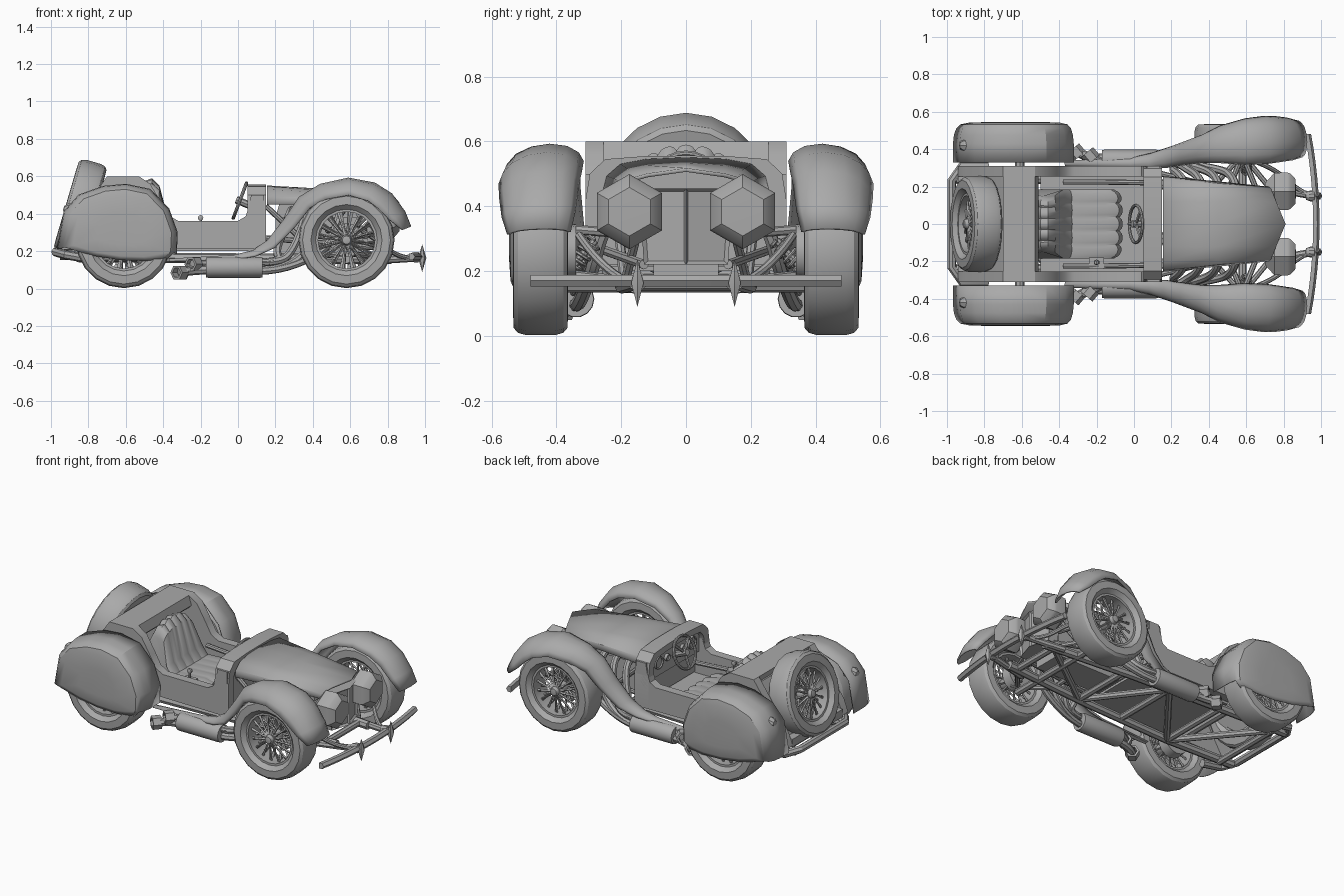
import bpy, bmesh, math
from mathutils import Matrix, Vector

if "Cube" in bpy.data.objects:
    bpy.data.objects.remove(bpy.data.objects["Cube"])

grey = bpy.data.materials.new("plain grey")
grey.diffuse_color = (0.4, 0.4, 0.4, 1)
grey.use_nodes = True
grey.node_tree.nodes["Principled BSDF"].inputs["Base Color"].default_value = grey.diffuse_color
I, T, R, PI = Matrix.Identity(4), Matrix.Translation, Matrix.Rotation, math.pi
SIDES = ((-1, "right"), (1, "left"))

def add(name, me, M=I, solid=0):
    o = bpy.data.objects.new(name, me)
    bpy.context.collection.objects.link(o)
    o.matrix_world = M
    if solid:
        m = o.modifiers.new("thickness", 'SOLIDIFY')
        m.thickness, m.offset = solid, 0
    return o

def edit(me, fn):
    bm = bmesh.new()
    bm.from_mesh(me)
    fn(bm)
    bm.to_mesh(me)
    bm.free()

def clean(bm):
    bmesh.ops.remove_doubles(bm, verts=bm.verts, dist=1e-5)
    bmesh.ops.recalc_face_normals(bm, faces=bm.faces)

def loft(name, secs, closed=True, wrap=False, M=I, solid=0):
    n, k, faces = len(secs[0]), len(secs), []
    for i in range(k if wrap else k - 1):
        for j in range(n if closed else n - 1):
            a, b, d = i * n, (i + 1) % k * n, (j + 1) % n
            faces.append((a + j, b + j, b + d, a + d))
    if closed and not wrap:
        faces += [tuple(range(n)), tuple(range((k - 1) * n, k * n))]
    me = bpy.data.meshes.new(name)
    me.from_pydata([p for s in secs for p in s], [], faces)
    edit(me, clean)
    return add(name, me, M, solid)

def prism(name, xz, y0, y1):
    return loft(name, [[(x, y, z) for x, z in xz] for y in (y0, y1)])

def box(name, x0, x1, y0, y1, z0, z1):
    return prism(name, [(x0, z0), (x1, z0), (x1, z1), (x0, z1)], y0, y1)

def revolve(name, prof, n, M=I, closed=False, phase=0):
    angles = [phase + 2 * PI * i / n for i in range(n)]
    return loft(name, [[(r * math.cos(a), y, r * math.sin(a)) for r, y in prof] for a in angles], closed, True, M)

def tubes(name, paths, r, res=2, M=I, smooth=True):
    cu = bpy.data.curves.new(name, 'CURVE')
    cu.dimensions = '3D'
    cu.bevel_depth, cu.bevel_resolution, cu.use_fill_caps = r, res, True
    for p in paths:
        bend = smooth and len(p) > 2
        s = cu.splines.new('NURBS' if bend else 'POLY')
        s.points.add(len(p) - 1)
        for q, v in zip(s.points, p):
            q.co = (*v, 1)
        if bend:
            s.order_u, s.use_endpoint_u, s.resolution_u = 3, True, 4
    o = add(name, cu)
    me = bpy.data.meshes.new_from_object(o.evaluated_get(bpy.context.evaluated_depsgraph_get()))
    bpy.data.objects.remove(o)
    return add(name, me, M)

# Wire wheels, axle along local y
def wheel(name, M):
    half = [(.165, .06), (.19, .085), (.235, .083), (.25, .07), (.257, .045)]
    revolve(name + "_tyre", half + [(r, -y) for r, y in half[::-1]], 20, M, True)
    revolve(name + "_rim", [(.152, -.06), (.168, -.06), (.168, .06), (.152, .06)], 20, M, True)
    revolve(name + "_hub", [(0, -.06), (.03, -.06), (.036, .03), (.028, .055), (.022, .075), (0, .08)], 12, M)
    sp = []
    for i in range(64):
        y, a = (.05, -.04)[i % 2], PI * i / 32
        b = a + (.12 if i % 4 < 2 else -.12)
        sp.append([(.028 * math.cos(a), y, .028 * math.sin(a)), (.156 * math.cos(b), y * .4, .156 * math.sin(b))])
    tubes(name + "_spokes", sp, .006, 0, M)

for s, side in SIDES:
    for x, end in ((.58, "front"), (-.61, "rear")):
        M = T((x, s * .449, .259)) @ (I if s > 0 else R(PI, 4, 'Z'))
        wheel(f"{end}_{side}_wheel", M)
        revolve(f"{end}_{side}_brake_drum", [(0, -.11), (.085, -.11), (.09, -.05), (0, -.05)], 16, M)
wheel("spare_wheel", T((-.843, 0, .43)) @ R(.285, 4, 'Y') @ R(PI / 2, 4, 'Z') @ Matrix.Diagonal((1, .93, 1, 1)))
tubes("spare_mount", [[(-.85, 0, .43), (-.72, 0, .395)]], .03)

# Front wings: x, crown z, inner y, outer y, skirt depth
WING = [(-.37, .155, .315, .335, .01), (-.02, .175, .305, .35, .02), (.08, .20, .30, .375, .03),
        (.16, .255, .305, .41, .05), (.25, .37, .32, .45, .065), (.33, .487, .33, .48, .075),
        (.44, .555, .33, .525, .08), (.59, .588, .32, .56, .085), (.73, .562, .325, .574, .095),
        (.82, .505, .335, .573, .1), (.89, .41, .345, .565, .085), (.922, .33, .36, .548, .045)]
ACROSS = [(0, .6), (.06, .3), (.2, .08), (.42, 0), (.65, .1), (.84, .35), (.95, .7), (1, 1.05)]
REAR = [(-.965, .21), (-.93, .41), (-.85, .50), (-.72, .546), (-.6, .557), (-.47, .53), (-.37, .425), (-.325, .30),
        (-.33, .185), (-.375, .145), (-.47, .13), (-.63, .135), (-.79, .16)]

def open_wing(bm):  # open the inner side and the underside for the wheel
    gone = [f for f in bm.faces if all(abs(v.co.y) < .34 for v in f.verts) or
            (f.normal.z < -.7 and f.calc_center_median().z < .25)]
    bmesh.ops.delete(bm, geom=gone, context='FACES')

for s, side in SIDES:
    secs = []
    for i, (x, z, yi, yo, d) in enumerate(WING):
        a, b = WING[max(i - 1, 0)], WING[min(i + 1, len(WING) - 1)]
        t = Vector((b[0] - a[0], b[1] - a[1])).normalized()
        secs.append([(x + t.y * d * k, s * (yi + (yo - yi) * u), z - t.x * d * k) for u, k in ACROSS])
    loft(side + "_front_wing", secs, closed=False, solid=.01)
    layers = [(.33, 1), (.43, 1), (.475, .985), (.51, .95), (.53, .89), (.539, .76), (.543, .4)]
    o = loft(side + "_rear_wing", [[(-.62 + (x + .62) * k, s * y, .30 + (z - .30) * k) for x, z in REAR]
                                   for y, k in layers], solid=.006)
    edit(o.data, open_wing)
    revolve(side + "_tail_lamp", [(0, -.04), (.035, -.04), (.035, .02), (.02, .04), (0, .045)], 8,
            T((-.89, s * .42, .42)) @ R(PI / 2, 4, 'Z'))

# Tub side walls with the cut-down door line, rear deck, sloped back and floor
WALL = [(-.94, .22), (-.91, .30), (-.70, .60), (-.53, .60), (-.47, .56), (-.41, .46), (-.37, .39), (-.32, .362),
        (0, .362), (.04, .385), (.06, .44), (.07, .50), (.14, .50), (.14, .21)]
for s, side in SIDES:
    prism(side + "_body_side", WALL, s * .255, s * .31)
    tubes(side + "_cockpit_rail", [[(-.38, s * .225, .33), (-.1, s * .225, .31), (.08, s * .22, .30)]], .014)
prism("rear_deck", [(-.70, .60), (-.53, .60), (-.51, .54), (-.53, .52), (-.68, .52)], -.255, .255)
prism("back_panel", [(-.70, .56), (-.68, .56), (-.88, .22), (-.90, .22), (-.89, .26)], -.255, .255)
box("floor", -.5, .14, -.255, .255, .2, .215)
box("back_sill", -.94, -.88, -.255, .255, .21, .26)

# Cowl hoop, firewall and dashboard with gauges
def arch(half):
    return [(-y, z) for y, z in half] + [(y, z) for y, z in half[::-1][1:]]

TOP = [(.26, .42), (.25, .47), (.22, .505), (.12, .515), (0, .52)]
outer = arch([(.31, .22), (.31, .42), (.297, .50), (.25, .545), (.12, .555), (0, .556)])
inner = arch([(.26, .22)] + TOP)
for name, sec, x0, x1 in (("cowl", outer + inner[::-1], .05, .15), ("firewall", inner, .115, .145),
                          ("dashboard", arch([(.26, .36)] + TOP), .085, .115)):
    loft(name, [[(x, y, z) for y, z in sec] for x in (x0, x1)])
for y, r in ((-.17, .04), (.17, .04), (-.08, .022), (.08, .022)):
    revolve("gauge", [(0, 0), (r, 0), (r, .02), (r * .8, .02), (r * .75, .012), (0, .012)], 12,
            T((.087, y, .45)) @ R(PI / 2, 4, 'Z'))

# Fluted seat
SEAT = [(-.52, .22), (-.53, .50), (-.50, .575), (-.46, .59), (-.42, .55), (-.37, .36), (-.33, .305),
        (-.14, .315), (-.08, .30), (-.06, .26), (-.06, .22)]
secs = []
for i in range(31):
    u = 2 * i / 30 - 1
    k = .955 + .045 * abs(math.sin(2.5 * PI * (u + 1))) ** .6 - .08 * abs(u) ** 6
    secs.append([(-.45 + (x + .45) * k, u * (.185 - .04 * max(0, z - .35) / .24),
                  .25 + (z - .25) * k * (1 - .12 * u * u * (z > .4))) for x, z in SEAT])
loft("seat", secs)

# Steering wheel, column and lever
M = T((.01, 0, .47)) @ R(.36, 4, 'Y')
ring = [(0, .1 * math.cos(i * PI / 12), .1 * math.sin(i * PI / 12)) for i in range(25)]
tubes("steering_rim", [ring], .009, 2, M, False)
tubes("steering_spokes", [[(0, 0, 0), ring[i]] for i in (3, 9, 18)], .009, 1, M)
tubes("steering_column", [[(-.01, 0, .475), (.12, 0, .42)]], .02)
box("lever_box", -.24, -.16, -.24, -.18, .2, .33)
tubes("gear_lever", [[(-.2, -.205, .31), (-.2, -.205, .37)]], .007)
revolve("gear_knob", [(0, -.015), (.015, -.008), (.015, .008), (0, .015)], 8, T((-.2, -.205, .378)))

# Bonnet shell with pointed front edge
secs = []
for x, pts in ((.155, [(.25, .45), (.24, .49), (.20, .525), (.12, .54), (0, .545)]),
               (.45, [(.222, .45), (.212, .48), (.175, .508), (.12, .52), (0, .528)]),
               (.73, [(.193, .44), (.184, .465), (.155, .485), (.12, .495), (0, .512)])):
    secs.append([(x + (.08 * (1 - abs(y) / .19) if x > .7 else 0), y, z) for y, z in arch(pts)])
loft("bonnet", secs, closed=False, solid=.012)
# V-shaped radiator with two inset grilles
plan = [(.80, 0), (.76, 1), (.69, 1), (.69, -1), (.76, -1)]
o = loft("radiator", [[(x, y * w, z) for x, y in plan] for z, w in ((.22, .13), (.455, .145))])
edit(o.data, lambda bm: bmesh.ops.inset_individual(
    bm, faces=[f for f in bm.faces if f.normal.x > .5], thickness=.014, depth=-.012))

box("engine_block", .2, .66, -.1, .1, .17, .40)
for s, side in SIDES:
    prism(side + "_valve_cover", [(.2, .38), (.64, .38), (.62, .45), (.22, .45)], s * .03, s * .13)
    # Headlamp, six-sided
    revolve(side + "_headlamp", [(0, -.10), (.05, -.10), (.113, -.05), (.116, .02), (.11, .035), (.075, .064), (0, .066)],
            6, T((.80, s * .175, .383)) @ R(-PI / 2, 4, 'Z'), phase=PI / 6)
    # Exhaust headers, silencer and tail pipes
    tubes(side + "_exhaust_headers", [
        [(x, s * .1, .42), (x - .01, s * .2, .42), (x - .04, s * .26, .32), (x - .09, s * .29, .20),
         (.23, s * .33, z), (.11, s * .34, z)] for x, z in ((.29, .14), (.38, .14), (.47, .095), (.56, .095))], .022)
    revolve(side + "_silencer", [(0, -.15), (.055, -.15), (.057, -.14), (.057, .14), (.055, .15), (0, .15)], 14,
            T((-.02, s * .34, .113)) @ R(-PI / 2, 4, 'Z'))
    tubes(side + "_tail_pipes", [[(-.15, s * .32, .13), (-.2, s * .33, .13), (-.24, s * .37, .13)],
                                 [(-.15, s * .35, .10), (-.25, s * .35, .10), (-.31, s * .39, .085)]], .025)
    for x, y, z in ((-.235, .365, .13), (-.31, .385, .085)):
        revolve(side + "_pipe_tip", [(.028, -.03), (.042, -.03), (.042, .025), (.028, .025)], 6,
                T((x, s * y, z)) @ R(s * .7, 4, 'Z'), True)
    # Suspension arms, struts, coil spring and damper
    tubes(side + "_suspension_arms", [[(x, s * y, z), (.58, s * .37, z2)] for x, y, z, z2 in (
        (.48, .12, .31, .33), (.68, .12, .31, .33), (.42, .2, .17, .19), (.72, .2, .17, .19))], .015)
    tubes(side + "_engine_struts", [[(.14, s * .27, .27), (.72, s * .13, .22)], [(.15, s * .22, .44), (.45, s * .19, .16)],
                                    [(.45, s * .19, .16), (.7, s * .13, .40)]], .015)
    a, b, u = Vector((.6, s * .375, .185)), Vector((.6, s * .28, .295)), Vector((1, 0, 0))
    v = (b - a).normalized().cross(u)
    coil = [a + (b - a) * i / 70 + .026 * (u * math.cos(i * .628) + v * math.sin(i * .628)) for i in range(71)]
    tubes(side + "_coil_spring", [coil], .006, 1, I, False)
    tubes(side + "_damper", [[a, b]], .012)
    # Bumper brackets and spiked overriders
    tubes(side + "_bumper_bracket", [[(.7, s * .2, .15), (.84, s * .17, .155), (.97, s * .15, .165)]], .02)
    tubes(side + "_wing_stay", [[(.66, s * .33, .31), (.76, s * .29, .25), (.85, s * .2, .17), (.93, s * .155, .16)]], .013)
    revolve(side + "_bracket_dome", [(0, -.05), (.02, -.045), (.03, -.02), (.03, 0), (0, .01)], 10,
            T((.965, s * .15, .168)) @ R(-PI / 2, 4, 'Z'))
    revolve(side + "_overrider", [(0, -.074), (.022, 0), (0, .074)], 6, T((.985, s * .15, .163)) @ R(PI / 2, 4, 'X'))

# Curved front bumper and bent rear bumper
secs = []
for i in range(13):
    y = -.48 + .08 * i
    x = .98 - .045 * (y / .48) ** 2
    secs.append([(x, y, .152), (x + .012, y, .17), (x, y, .188), (x - .022, y, .188), (x - .022, y, .152)])
loft("front_bumper", secs)
tubes("rear_bumper", [[(-.78, -.31, .155), (-.92, -.31, .18), (-.975, -.23, .195), (-.975, .23, .195),
                       (-.92, .31, .18), (-.78, .31, .155)]], .024, 2, I, False)

# Tubular chassis with cross braces, and axles
tubes("chassis_rails", [[(-.95, s * .24, .18), (-.45, s * .24, .165), (.2, s * .21, .16), (.82, s * .16, .158)]
                        for s in (-1, 1)], .027, 2, I, False)
xs, wid = [-.85, -.45, -.08, .25, .75], [.24, .24, .225, .205, .165]
cross = [[(x, -w, .16), (x, w, .16)] for x, w in zip(xs, wid)]
cross += [[(xs[i], wid[i] * (-1) ** i, .16), (xs[i + 1], -wid[i + 1] * (-1) ** i, .16)] for i in range(4)]
tubes("chassis_braces", cross, .021)
tubes("rear_axle", [[(-.61, -.40, .26), (-.61, .40, .26)]], .025)
tubes("front_axle", [[(.58, -.37, .155), (.58, .37, .155)]], .022)

# Finish: one colour, smooth except at sharp edges
for o in bpy.context.scene.objects:
    o.data.materials.clear()
    o.data.materials.append(grey)
    o.select_set(True)
    bpy.context.view_layer.objects.active = o
bpy.ops.object.shade_smooth_by_angle(angle=math.radians(32))
